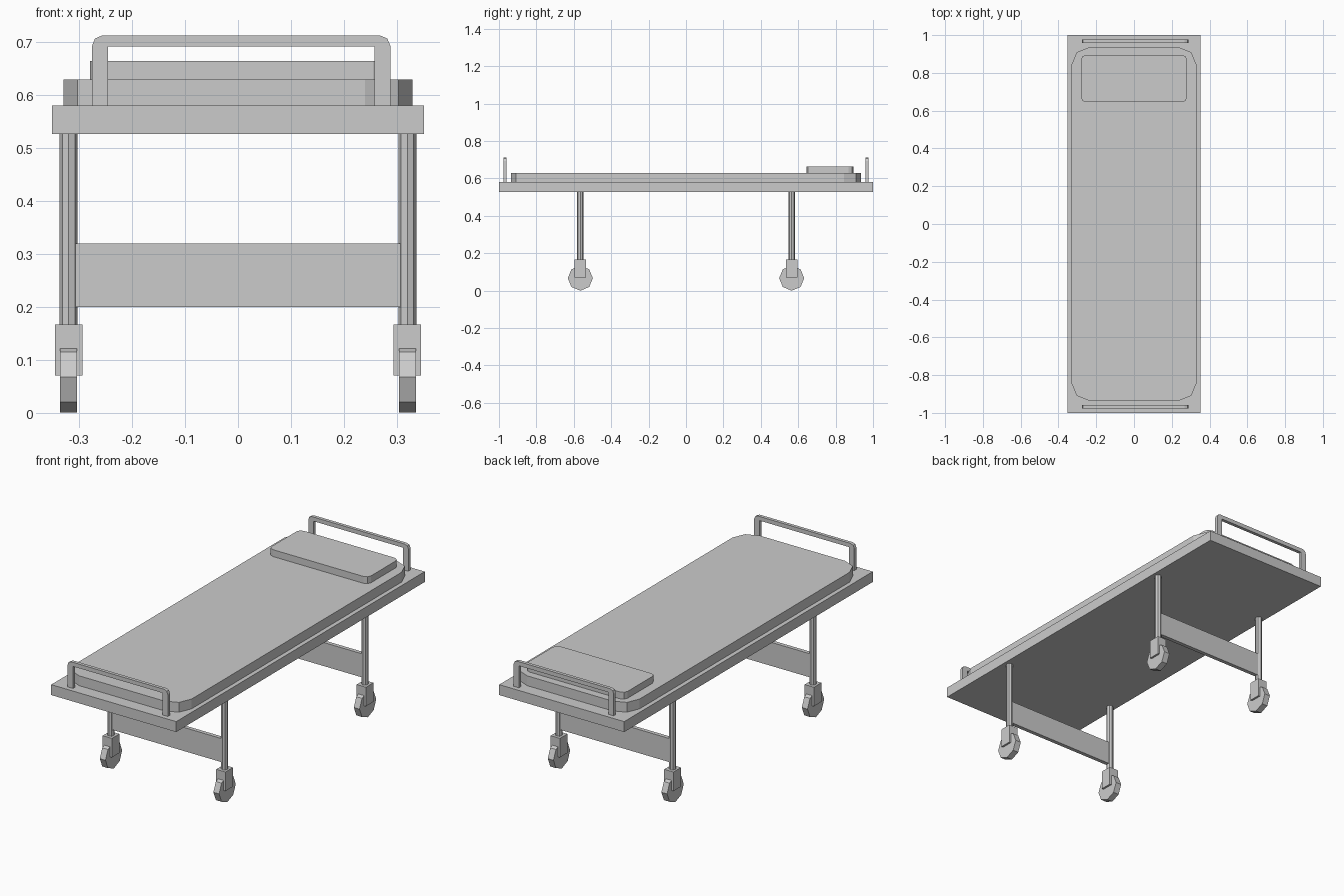
import bpy, bmesh
from math import pi, sin, cos
from mathutils import Matrix, Vector

cube = bpy.data.objects.get("Cube")
if cube:
    bpy.data.objects.remove(cube, do_unlink=True)

grey = bpy.data.materials.new("plain grey")
grey.use_nodes = True
grey.diffuse_color = (0.6, 0.6, 0.6, 1)
grey.node_tree.nodes["Principled BSDF"].inputs["Base Color"].default_value = grey.diffuse_color


def prism(name, outline, origin, u, v, depth):
    """Extrude a 2D outline, placed on axes u and v, along depth."""
    bm = bmesh.new()
    o, u, v, d = (Vector(a) for a in (origin, u, v, depth))
    face = bm.faces.new([bm.verts.new(o + u * a + v * b - d / 2) for a, b in outline])
    ext = bmesh.ops.extrude_face_region(bm, geom=[face])["geom"]
    bmesh.ops.translate(bm, vec=d, verts=[e for e in ext if isinstance(e, bmesh.types.BMVert)])
    bmesh.ops.recalc_face_normals(bm, faces=bm.faces)
    mesh = bpy.data.meshes.new(name)
    bm.to_mesh(mesh)
    bm.free()
    mesh.materials.append(grey)
    obj = bpy.data.objects.new(name, mesh)
    bpy.context.collection.objects.link(obj)
    return obj


def rounded(hx, hy, r):
    """Rectangle outline whose corners are cut in two facets."""
    if r == 0:
        return [(hx, hy), (-hx, hy), (-hx, -hy), (hx, -hy)]
    pts = []
    for i, (sx, sy) in enumerate([(1, 1), (-1, 1), (-1, -1), (1, -1)]):
        for k in range(3):
            a = i * pi / 2 + k * pi / 4
            pts.append((sx * (hx - r) + r * cos(a), sy * (hy - r) + r * sin(a)))
    return pts


def slab(name, hx, hy, z0, z1, r=0, x=0, y=0):
    return prism(name, rounded(hx, hy, r), (x, y, (z0 + z1) / 2),
                 (1, 0, 0), (0, 1, 0), (0, 0, z1 - z0))


def octagon(r):
    return [(r * cos(i * pi / 4), r * sin(i * pi / 4)) for i in range(8)]


# Bed top
slab("bed_frame", 0.352, 1.0, 0.527, 0.58)
slab("mattress", 0.33, 0.935, 0.58, 0.63, r=0.09)
slab("pillow", 0.28, 0.125, 0.63, 0.665, r=0.025, y=0.77)

# End rail outline: rounded outer corners, square inner corners
half, inner, top, bar, r = 0.282, 0.252, 0.713, 0.692, 0.02
arc = [(half - r + r * cos(k * pi / 4), top - r + r * sin(k * pi / 4)) for k in range(3)]
right_side = [(inner, bar), (inner, 0.58), (half, 0.58)] + arc
rail = right_side + [(-x, z) for x, z in reversed(right_side)]

for end, s in (("front", -1), ("back", 1)):
    prism(end + "_rail", rail, (0.006, s * 0.968, 0), (1, 0, 0), (0, 0, 1), (0, 0.017, 0))
    y = s * 0.565
    slab(end + "_cross_panel", 0.31, 0.01, 0.2, 0.32, y=y)
    # Legs, caster blocks and wheels
    for side, x in (("left", 0.32), ("right", -0.32)):
        tag = end + "_" + side
        prism(tag + "_leg", octagon(0.017), (x, y, 0.347),
              (1, 0, 0), (0, 1, 0), (0, 0, 0.36))
        slab(tag + "_caster_block", 0.026, 0.03, 0.07, 0.167, x=x, y=y)
        prism(tag + "_wheel", octagon(0.067), (x, y, 0.067),
              (0, 1, 0), (0, 0, 1), (0.032, 0, 0))
